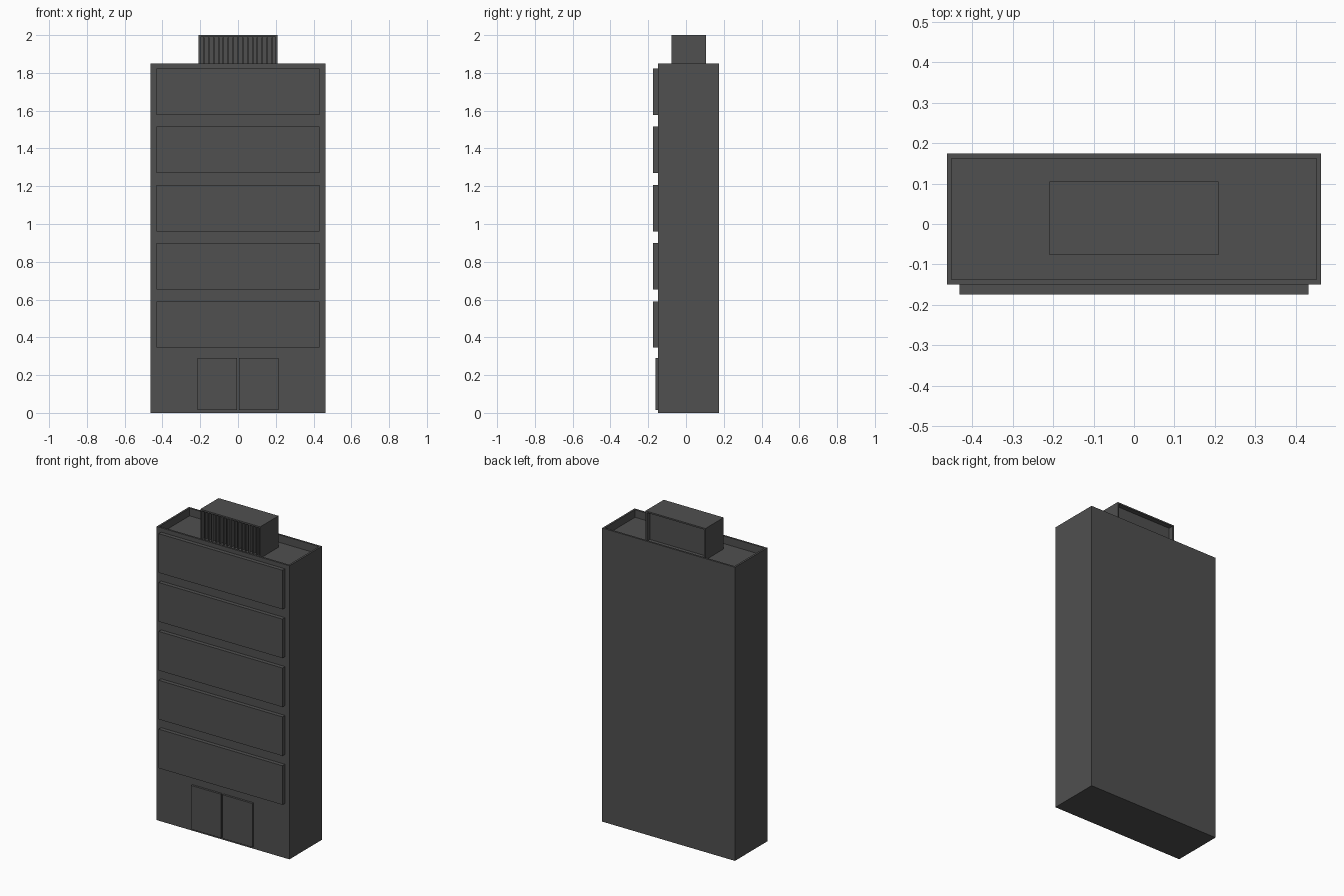
import bpy, bmesh
from mathutils import Vector

if "Cube" in bpy.data.objects:
    bpy.data.objects.remove(bpy.data.objects["Cube"])

dark = bpy.data.materials.new("dark_grey")
dark.diffuse_color = (0.08, 0.08, 0.08, 1)
dark.use_nodes = True
dark.node_tree.nodes["Principled BSDF"].inputs["Base Color"].default_value = dark.diffuse_color


def box(name, lo, hi, recesses=()):
    """Box from corner to corner; recesses = (face normal, rim width, depth)."""
    lo, hi = Vector(lo), Vector(hi)
    bm = bmesh.new()
    bmesh.ops.create_cube(bm, size=1)
    bmesh.ops.scale(bm, vec=hi - lo, verts=bm.verts)
    bmesh.ops.translate(bm, vec=(lo + hi) / 2, verts=bm.verts)
    bm.normal_update()
    for normal, rim, depth in recesses:
        n = Vector(normal)
        face = max(bm.faces, key=lambda f: (f.normal.dot(n) > 0.9) * f.calc_area())
        bmesh.ops.inset_individual(bm, faces=[face], thickness=rim)
        ext = bmesh.ops.extrude_discrete_faces(bm, faces=[face])
        bmesh.ops.translate(bm, vec=-n * depth, verts=ext["faces"][0].verts)
        bm.normal_update()
    mesh = bpy.data.meshes.new(name)
    bm.to_mesh(mesh)
    bm.free()
    mesh.materials.append(dark)
    obj = bpy.data.objects.new(name, mesh)
    bpy.context.collection.objects.link(obj)
    return obj


FRONT, BACK, ROOF = -0.149, 0.174, 1.85
DECK = ROOF - 0.048

# Tower with a parapet around the sunken roof
box("tower", (-0.463, FRONT, 0), (0.463, BACK, ROOF), [((0, 0, 1), 0.017, ROOF - DECK)])

# Floor panels on the facade
for i in range(5):
    z = 0.345 + i * 0.308
    box(f"facade_panel_{i + 1}", (-0.432, -0.174, z), (0.432, FRONT, z + 0.246))

# Double entrance doors
for name, x in (("door_left", -0.214), ("door_right", 0.006)):
    box(name, (x, -0.162, 0.014), (x + 0.208, FRONT, 0.29))

# Rooftop plant housing, recessed on front and back
box("roof_housing", (-0.209, -0.077, DECK), (0.209, 0.105, 2.0),
    [((0, -1, 0), 0.013, 0.03), ((0, 1, 0), 0.013, 0.03)])

# Vertical louvre slats in the front recess
for i in range(15):
    x = (i - 7) * 0.0258
    box(f"louvre_slat_{i + 1}", (x - 0.004, -0.072, DECK + 0.013), (x + 0.004, -0.047, 1.987))
